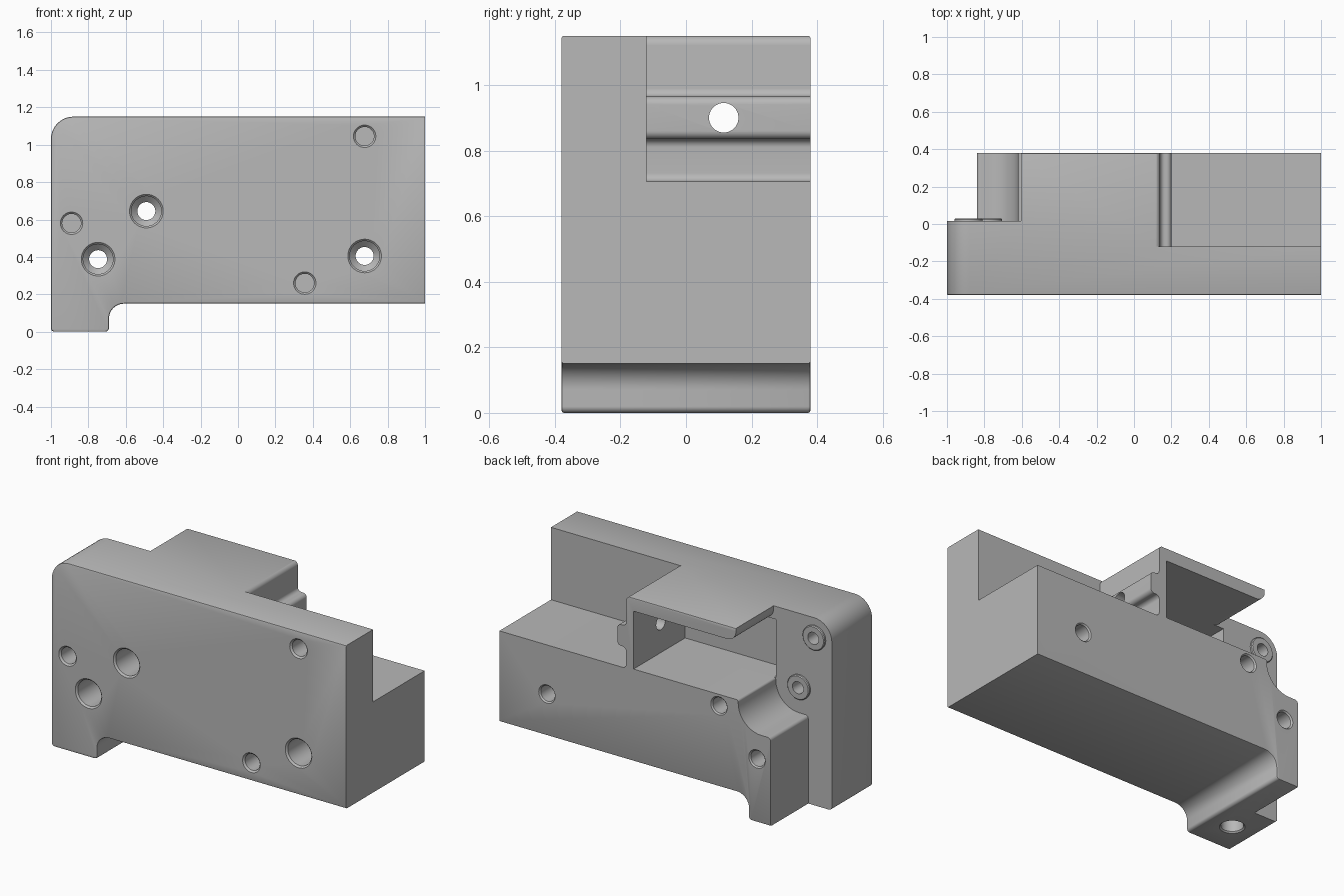
import bpy, bmesh, math
from mathutils import Vector, Matrix

if "Cube" in bpy.data.objects:
    bpy.data.objects.remove(bpy.data.objects["Cube"], do_unlink=True)

grey = bpy.data.materials.new("machined grey")
grey.use_nodes = True
grey.diffuse_color = (0.48, 0.48, 0.48, 1)
grey.node_tree.nodes["Principled BSDF"].inputs["Base Color"].default_value = (0.48, 0.48, 0.48, 1)

FRONT, BACK, STEP, POCKET = -0.38, 0.38, 0.015, -0.12


def rounded(corners, steps=10):
    """Polygon from (x, z) or (x, z, radius) corners."""
    out = []
    for i, c in enumerate(corners):
        p = Vector(c[:2])
        if len(c) == 2:
            out.append(p)
            continue
        d1 = (Vector(corners[i - 1][:2]) - p).normalized()
        d2 = (Vector(corners[(i + 1) % len(corners)][:2]) - p).normalized()
        half = d1.angle(d2) / 2
        mid = p + (d1 + d2).normalized() * c[2] / math.sin(half)
        reach = c[2] / math.tan(half)
        v1, v2 = p + d1 * reach - mid, p + d2 * reach - mid
        sweep = math.pi - 2 * half
        for k in range(steps + 1):
            t = k / steps * sweep
            out.append(mid + (v1 * math.sin(sweep - t) + v2 * math.sin(t)) / math.sin(sweep))
    return out


def finish(name, bm):
    bmesh.ops.recalc_face_normals(bm, faces=bm.faces)
    mesh = bpy.data.meshes.new(name)
    bm.to_mesh(mesh)
    bm.free()
    mesh.materials.append(grey)
    ob = bpy.data.objects.new(name, mesh)
    bpy.context.collection.objects.link(ob)
    return ob


def skin(name, rings, rim=0):
    """Solid through a list of equal-length vertex rings."""
    bm = bmesh.new()
    loops = [[bm.verts.new(p) for p in ring] for ring in rings]
    n = len(loops[0])
    for a, b in zip(loops, loops[1:]):
        for i in range(n):
            bm.faces.new((a[i], a[(i + 1) % n], b[(i + 1) % n], b[i]))
    caps = [bm.faces.new(loops[0]), bm.faces.new(loops[-1])]
    if rim:
        edges = [e for f in caps for e in f.edges if min(v.co.x for v in e.verts) < 0.99]
        bmesh.ops.recalc_face_normals(bm, faces=bm.faces)
        bmesh.ops.bevel(bm, geom=edges, offset=rim, segments=2, profile=0.5,
                        affect='EDGES', clamp_overlap=True)
    return finish(name, bm)


def prism(name, corners, y0, y1, rim=0):
    pts = rounded(corners)
    return skin(name, [[(p.x, y, p.y) for p in pts] for y in (y0, y1)], rim)


def lathe(name, origin, axis, profile, sides=40):
    """Turned solid; profile holds (radius, distance along axis)."""
    turn = Matrix.Translation(origin) @ Vector(axis).to_track_quat('Z', 'Y').to_matrix().to_4x4()
    rings = []
    for r, d in profile:
        rings.append([turn @ Vector((r * math.cos(k * math.tau / sides),
                                     r * math.sin(k * math.tau / sides), d))
                      for k in range(sides)])
    return skin(name, rings)


# Main block with foot and rounded top corner
body = prism("mounting_block", [(1, 0.15), (1, 1.15), (-1, 1.15, 0.12), (-1, 0, 0.02),
                                (-0.69, 0, 0.02), (-0.69, 0.15, 0.08)], FRONT, BACK, 0.008)

tools = []


def cut(ob):
    tools.append((ob, 'DIFFERENCE'))


# Upper notch, leaving a ribbed side wall
cut(prism("notch_cutter", [
    (1.2, 0.706), (0.14, 0.706, 0.025), (0.14, 0.835, 0.025), (0.2, 0.835, 0.025),
    (0.2, 0.965, 0.025), (0.14, 0.965, 0.025), (0.14, 1.1505, 0.03), (0.1, 1.1505),
    (0.1, 1.3), (1.2, 1.3)], POCKET, 0.6))

# Rear relief around the end plate, running into the open channel under the lip
cut(prism("relief_cutter", [
    (-1.2, -0.2), (-0.84, -0.2), (-0.84, 0.54, 0.02), (-0.62, 0.54, 0.158),
    (-0.62, 0.715, 0.014), (0.09, 0.715), (0.09, 1.07), (-0.605, 1.07, 0.06),
    (-0.605, 1.4), (-1.2, 1.4)], STEP, 0.6))

# Deep part of the channel
cut(prism("pocket_cutter", [(-0.62, 0.715), (0.09, 0.715), (0.09, 1.07),
                            (-0.62, 1.07)], POCKET, STEP + 0.01))

# Raised screw bosses on the end plate
for x, z in ((-0.884, 1.03), (-0.78, 0.7)):
    tools.append((lathe("boss", (x, 0, z), (0, 1, 0),
                        [(0.075, -0.03), (0.075, 0.025), (0.07, 0.03)]), 'UNION'))
    cut(lathe("boss_hole", (x, 0.05, z), (0, -1, 0),
              [(0.037, 0), (0.037, 0.18), (0.004, 0.2)]))

# Counterbored through holes
for x, z in ((-0.49, 0.645), (-0.748, 0.388), (0.677, 0.405)):
    cut(lathe("bolt_hole", (x, FRONT, z), (0, 1, 0),
              [(0.1, -0.01), (0.09, 0), (0.08, 0.01), (0.08, 0.25), (0.048, 0.28),
               (0.048, 0.752), (0.058, 0.762), (0.058, 0.8)]))

# Blind dowel holes in the front
for x, z in ((0.677, 1.045), (-0.89, 0.58), (0.357, 0.26)):
    cut(lathe("dowel_hole", (x, FRONT, z), (0, 1, 0),
              [(0.07, -0.01), (0.06, 0), (0.05, 0.01), (0.05, 0.2)]))

# Hole through the side wall, and hole up into the foot
cut(lathe("wall_hole", (0.3, 0.115, 0.9), (-1, 0, 0), [(0.045, 0), (0.045, 0.26)]))
cut(lathe("foot_hole", (-0.845, -0.18, 0), (0, 0, 1),
          [(0.08, -0.01), (0.07, 0), (0.062, 0.008), (0.062, 0.18)]))

# Combine everything into one solid
for tool, operation in tools:
    mod = body.modifiers.new(tool.name, 'BOOLEAN')
    mod.operation = operation
    mod.solver = 'EXACT'
    mod.object = tool
bpy.context.view_layer.update()
solid = bpy.data.meshes.new_from_object(body.evaluated_get(bpy.context.evaluated_depsgraph_get()))
body.modifiers.clear()
body.data = solid
for tool, operation in tools:
    bpy.data.objects.remove(tool, do_unlink=True)
solid.materials.clear()
solid.materials.append(grey)
for poly in solid.polygons:
    poly.material_index = 0

bpy.ops.object.select_all(action='DESELECT')
body.select_set(True)
bpy.context.view_layer.objects.active = body
bpy.ops.object.shade_smooth_by_angle(angle=math.radians(30))
